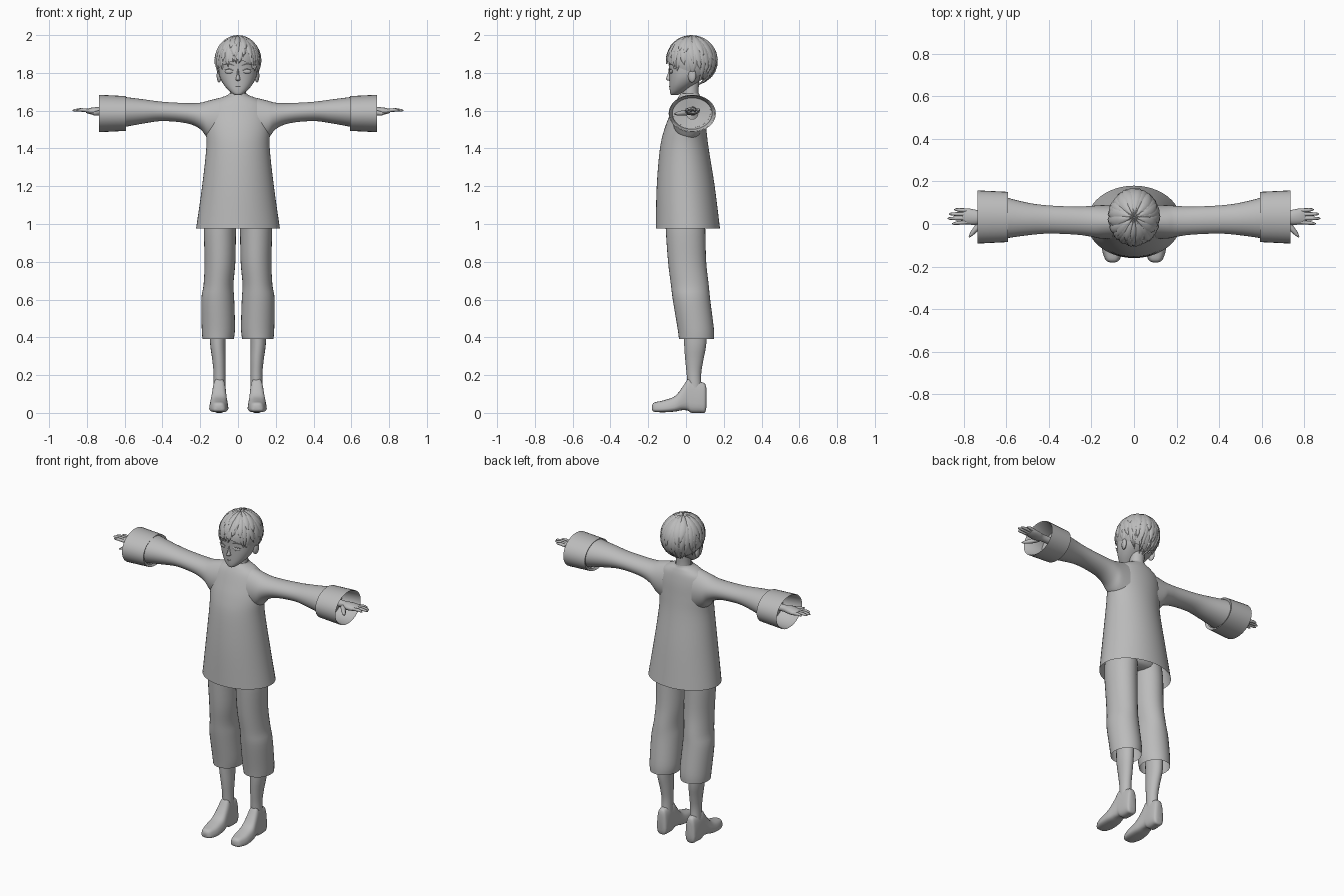
import bpy, bmesh, math, random
from math import sin, cos, pi, radians
from mathutils import Vector

random.seed(4)
cube = bpy.data.objects.get("Cube")
if cube:
    bpy.data.objects.remove(cube, do_unlink=True)

clay = bpy.data.materials.new("plain grey")
clay.use_nodes = True
GREY = (.5, .5, .5, 1)
clay.diffuse_color = GREY
clay.node_tree.nodes["Principled BSDF"].inputs["Base Color"].default_value = GREY


def finish(name, bm, mirror=False, angle=50):
    bmesh.ops.recalc_face_normals(bm, faces=bm.faces)
    mesh = bpy.data.meshes.new(name)
    bm.to_mesh(mesh)
    bm.free()
    mesh.materials.append(clay)
    obj = bpy.data.objects.new(name, mesh)
    bpy.context.collection.objects.link(obj)
    bpy.ops.object.select_all(action='DESELECT')
    obj.select_set(True)
    bpy.context.view_layer.objects.active = obj
    bpy.ops.object.shade_smooth_by_angle(angle=radians(angle))
    if mirror:
        obj.modifiers.new("mirror", 'MIRROR').use_mirror_merge = False
    return obj


def smooth_path(rows, steps):
    """Catmull-Rom interpolation of rows of numbers."""
    out = []
    for i in range(len(rows) - 1):
        a, b, c, d = (rows[max(i - 1, 0)], rows[i], rows[i + 1],
                      rows[min(i + 2, len(rows) - 1)])
        for k in range(steps):
            t = k / steps
            out.append([q + t / 2 * (r - p + t * (2 * p - 5 * q + 4 * r - s + t * (3 * (q - r) + s - p)))
                        for p, q, r, s in zip(a, b, c, d)])
    return out + [list(rows[-1])]


def bridge(bm, rings, caps):
    for r, q in zip(rings, rings[1:]):
        for k in range(len(r)):
            n = (k + 1) % len(r)
            bm.faces.new((r[k], r[n], q[n], q[k]))
    if caps:
        bm.faces.new(rings[0])
        bm.faces.new(rings[-1])


def loft(name, axis, rows, mirror=True, steps=4, sides=32, power=1, taper=0, caps=False):
    """Rows are (position, min u, max u, min v, max v); u, v are z, y along x, otherwise x and the third axis."""
    bm = bmesh.new()
    order = {'x': (2, 1, 0), 'y': (0, 2, 1), 'z': (0, 1, 2)}[axis]
    rings = []
    for pos, u0, u1, v0, v1 in smooth_path(rows, steps):
        ring = []
        for k in range(sides):
            a = 2 * pi * k / sides
            c, s = [math.copysign(abs(f) ** power, f) for f in (cos(a), sin(a))]
            c *= 1 - taper * (s + 1) / 2
            uvw = ((u0 + u1 + c * (u1 - u0)) / 2, (v0 + v1 + s * (v1 - v0)) / 2, pos)
            ring.append(bm.verts.new([uvw[n] for n in order]))
        rings.append(ring)
    bridge(bm, rings, caps)
    return finish(name, bm, mirror)


def limb(name, points, radii, sides=8):
    """Tapered tube through a few points."""
    bm = bmesh.new()
    rings = []
    pts = [Vector(p) for p in points]
    for i, p in enumerate(pts):
        way = (pts[min(i + 1, len(pts) - 1)] - pts[max(i - 1, 0)]).normalized()
        u = way.cross(Vector((0, 0, 1))).normalized()
        v = way.cross(u)
        rings.append([bm.verts.new(p + radii[i] * (u * cos(2 * pi * k / sides) + v * sin(2 * pi * k / sides)))
                      for k in range(sides)])
    bridge(bm, rings, True)
    return finish(name, bm, True)


def ball(name, place, size, turn=0):
    bm = bmesh.new()
    bmesh.ops.create_uvsphere(bm, u_segments=16, v_segments=10, radius=1)
    for v in bm.verts:
        p = Vector([c * s for c, s in zip(v.co, size)])
        v.co = Vector((p.x * cos(turn) - p.y * sin(turn), p.x * sin(turn) + p.y * cos(turn), p.z)) + Vector(place)
    return finish(name, bm, True)


# Tunic: half width, front and back at each height
tunic = [(.975, .222, -.16, .18), (1.2, .19, -.155, .152), (1.4, .168, -.138, .12),
         (1.5, .17, -.115, .108), (1.58, .165, -.085, .1), (1.635, .145, -.062, .09),
         (1.665, .1, -.045, .08), (1.68, .06, -.035, .073), (1.69, .048, -.03, .07)]
loft("tunic", 'z', [(z, -w, w, f, b) for z, w, f, b in tunic], mirror=False, sides=48)

# Sleeves flare into the body and towards the cuffs
loft("sleeves", 'x', [(x, z0, z1, y0, y1) for x, y0, y1, z0, z1 in (
    (.1, -.07, .09, 1.42, 1.667), (.16, -.068, .088, 1.455, 1.652), (.2, -.06, .085, 1.502, 1.642),
    (.27, -.05, .082, 1.533, 1.64), (.4, -.045, .087, 1.545, 1.647), (.5, -.053, .1, 1.532, 1.66),
    (.62, -.07, .13, 1.51, 1.675))])

# Turned back cuffs with an inner lining
loft("cuffs", 'x', [(x, 1.585 - h, 1.585 + h, .033 - d, .033 + d) for x, h, d in (
    (.6, .078, .1), (.592, .092, .118), (.735, .099, .125), (.73, .093, .119),
    (.62, .083, .105), (.61, .03, .03))], steps=1)

# Hands
loft("palms", 'x', [(x, 1.598 - h, 1.598 + h, y0, y1) for x, h, y0, y1 in (
    (.6, .024, .01, .06), (.7, .02, .012, .056), (.74, .021, -.004, .066),
    (.78, .017, -.002, .073), (.806, .01, .002, .07))], sides=16, caps=True)
for label, base, tip, reach in (("index", .008, .002, .855), ("middle", .027, .026, .876),
                                ("ring", .046, .047, .87), ("little", .064, .068, .845)):
    mid = (.8 + reach) / 2
    limb(label + "_fingers", [(.785, base, 1.6), (mid, (base + tip) / 2, 1.604), (reach - .008, tip, 1.602),
                              (reach, tip, 1.601)], (.0095, .009, .006, .002))
limb("thumbs", [(.715, .015, 1.592), (.74, -.02, 1.587), (.762, -.045, 1.584), (.775, -.062, 1.583)],
     (.015, .014, .01, .003))

# Cropped trousers with hips hidden under the tunic
loft("trouser_legs", 'z', [(.392, .022, .188, -.037, .148), (.45, .016, .192, -.045, .147),
                           (.6, .02, .194, -.07, .128), (.68, .024, .182, -.08, .12),
                           (.8, .014, .177, -.095, .107), (.97, .01, .18, -.107, .102),
                           (1.06, 0, .17, -.11, .1)])
loft("trouser_hips", 'z', [(1.0, -.12, .12, -.06, .06), (1.03, -.165, .165, -.108, .1),
                           (1.15, -.155, .155, -.1, .1), (1.25, -.12, .12, -.08, .08)],
     mirror=False, caps=True)

# Shins
loft("shins", 'z', [(.1, .066, .132, .01, .085), (.2, .067, .129, .004, .08), (.28, .066, .136, -.004, .092),
                    (.37, .066, .148, -.01, .108), (.5, .06, .15, -.012, .11)], sides=20, caps=True)

# Shoes run from toe to heel
loft("shoes", 'y', [(-.18, .085, .117, .016, .04), (-.168, .064, .138, .006, .055), (-.12, .047, .156, .003, .066),
                    (-.06, .046, .157, .007, .088), (-.02, .052, .149, .014, .135), (.01, .056, .143, .012, .18),
                    (.03, .057, .142, 0, .18), (.075, .058, .139, 0, .165), (.1, .064, .133, .002, .155),
                    (.108, .08, .118, .03, .13)],
     sides=24, power=.65, taper=.28, caps=True)

# Neck and head
loft("neck", 'z', [(1.62, -.055, .055, -.03, .08), (1.69, -.042, .042, -.018, .066), (1.8, -.044, .044, -.01, .075)],
     mirror=False, caps=True)
head = [(1.682, .012, -.076, -.045), (1.69, .028, -.083, -.03), (1.71, .052, -.086, .005),
        (1.74, .077, -.087, .05), (1.78, .097, -.088, .1), (1.83, .105, -.09, .13),
        (1.88, .106, -.092, .14), (1.93, .095, -.07, .13), (1.97, .05, -.02, .08)]
loft("head", 'z', [(z, -w, w, f, b) for z, w, f, b in head], mirror=False, caps=True, power=.9)

# Face details
loft("nose", 'z', [(1.758, -.006, .006, -.09, -.07), (1.766, -.012, .012, -.106, -.07),
                   (1.79, -.007, .007, -.098, -.07), (1.82, -.005, .005, -.09, -.07)],
     mirror=False, sides=12, caps=True)
ball("eyes", (.048, -.079, 1.808), (.023, .007, .012), .22)
limb("upper_lids", [(.023, -.09, 1.812), (.046, -.089, 1.822), (.074, -.076, 1.815)], (.001, .003, .001), 6)
limb("brows", [(.022, -.091, 1.84), (.05, -.087, 1.848), (.078, -.074, 1.842)], (.001, .003, .001), 6)
limb("lips", [(0, -.088, 1.728), (.01, -.086, 1.729), (.022, -.081, 1.731)], (.003, .003, .001), 6)
ball("ears", (.1, .032, 1.785), (.012, .022, .036), -.3)

# Hair: a cap and broad pointed locks following a rounded scalp
CENTRE = Vector((0, .03, 1.864))


def scalp(around, down, lift=1):
    return CENTRE + lift * Vector((.12 * sin(around) * sin(down), -.134 * cos(around) * sin(down), .13 * cos(down)))


def hairline(around):
    turn = abs((around + pi) % (2 * pi) - pi) / pi
    return radians(86 + 68 * turn ** 1.1)


bm = bmesh.new()
rows, count = 14, 48
turns = [2 * pi * k / count for k in range(count)]
bridge(bm, [[bm.verts.new(scalp(a, hairline(a) * (j + .1) / rows, .99)) for a in turns]
            for j in range(rows + 1)], False)
finish("hair_cap", bm)

bm = bmesh.new()
for layer, count, start, stop in ((0, 22, .4, 1.1), (1, 18, .2, .9), (2, 13, .03, .65)):
    for i in range(count):
        base = 2 * pi * (i + random.uniform(-.2, .2)) / count
        sway = random.uniform(-.25, .25)
        end = hairline(base) * stop * random.uniform(.95, 1.04)
        strips = []
        for j in range(9):
            t = j / 8
            half = 1.45 * pi / count * (1 - t ** 4) * (.5 + .5 * min(1, t * 4))
            strips.append([bm.verts.new(scalp(base + sway * t * t + half * s, start + (end - start) * t,
                                              1 + .01 * layer + bump))
                           for s, bump in ((-1, -.03), (-.5, .012), (0, .025), (.5, .012), (1, -.03))])
        for a, b in zip(strips, strips[1:]):
            for k in range(len(a) - 1):
                bm.faces.new((a[k], a[k + 1], b[k + 1], b[k]))
finish("hair_locks", bm, angle=60)
